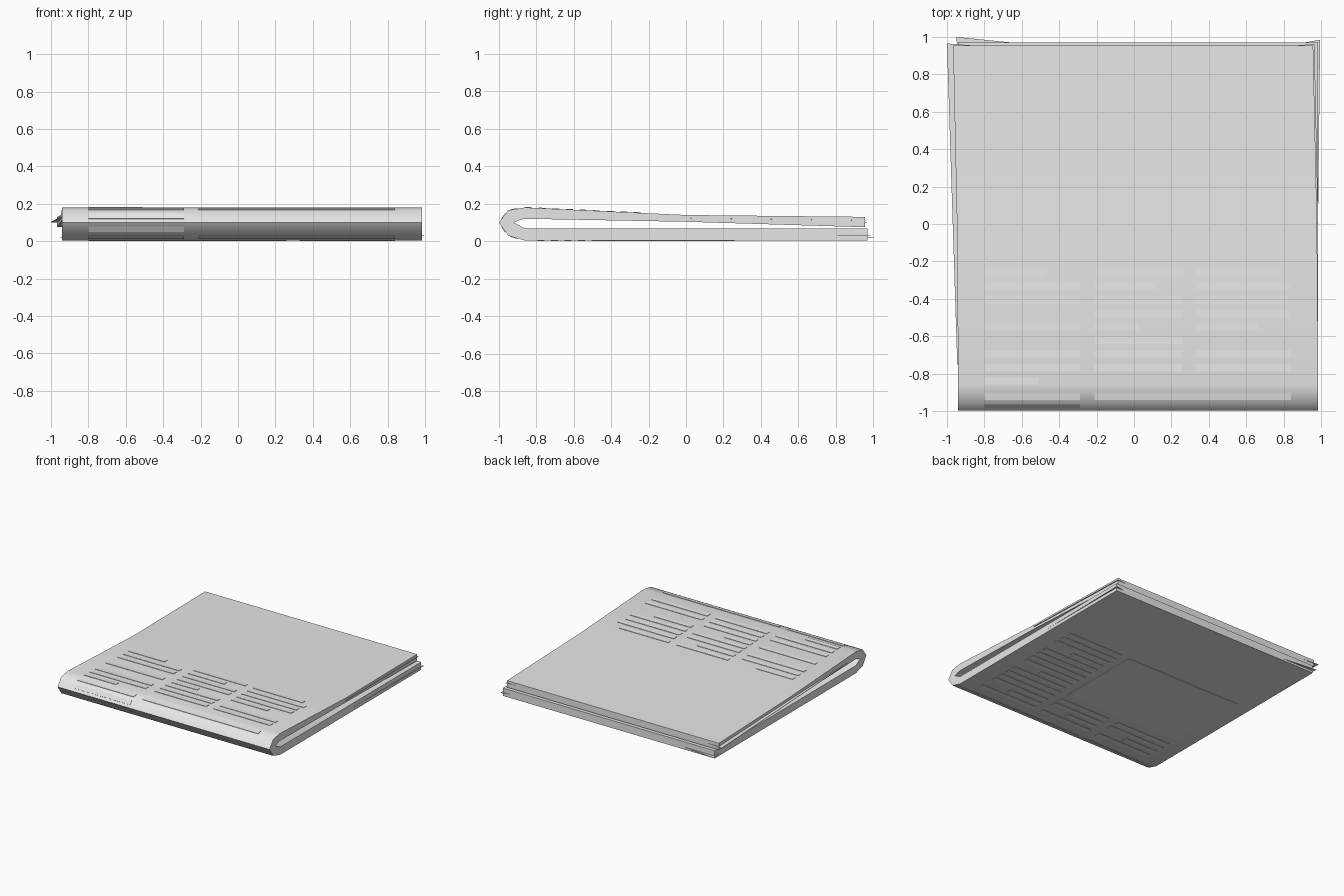
import bpy
import bmesh

cube = bpy.data.objects.get("Cube")
if cube:
    bpy.data.objects.remove(cube, do_unlink=True)


def make_material(name, value):
    mat = bpy.data.materials.new(name)
    mat.use_nodes = True
    colour = (value, value, value, 1)
    mat.diffuse_color = colour
    mat.node_tree.nodes["Principled BSDF"].inputs["Base Color"].default_value = colour
    return mat


paper = make_material("paper grey", 0.8)
print_grey = make_material("pale print grey", 0.83)


def finish(bm, name, mat):
    bmesh.ops.recalc_face_normals(bm, faces=bm.faces)
    mesh = bpy.data.meshes.new(name)
    bm.to_mesh(mesh)
    bm.free()
    mesh.materials.append(mat)
    obj = bpy.data.objects.new(name, mesh)
    bpy.context.collection.objects.link(obj)
    return obj


def add_prism(bm, lower, upper):
    a = [bm.verts.new(p) for p in lower]
    b = [bm.verts.new(p) for p in upper]
    bm.faces.new(a)
    bm.faces.new(b)
    for i in range(len(a)):
        j = (i + 1) % len(a)
        bm.faces.new((a[i], a[j], b[j], b[i]))


# Folded stack: outer and inner outlines (y, z) from lower back to upper back
outer = [(.97, .004), (0, .004), (-.86, .004), (-.95, .03), (-.998, .1),
         (-.95, .165), (-.86, .18), (0, .14), (.955, .13)]
inner = [(.97, .067), (0, .067), (-.86, .068), (-.89, .084), (-.92, .1),
         (-.89, .112), (-.86, .12), (0, .104), (.955, .075)]


def skew(index, y):
    # The upper half is turned slightly toward the right at the back
    return -.027 * max(0, y + .3) / 1.25 if index > 6 else 0


bm = bmesh.new()
rings = []
for i, (o, n) in enumerate(zip(outer, inner)):
    s = skew(i, o[0])
    rings.append([bm.verts.new((x + s, y, z)) for x, (y, z) in
                  ((-.94, o), (.985, o), (.985, n), (-.94, n))])
for a, b in zip(rings, rings[1:]):
    for k in range(4):
        m = (k + 1) % 4
        bm.faces.new((a[k], a[m], b[m], b[k]))
bm.faces.new(rings[0])
bm.faces.new(rings[-1])
stack = finish(bm, "folded_paper_stack", paper)
bpy.ops.object.select_all(action="DESELECT")
stack.select_set(True)
bpy.context.view_layer.objects.active = stack
bpy.ops.object.shade_smooth_by_angle(angle=.85)

# Loose sheets slipping out of the stack
sheets = {
    "loose_upper_sheet": [(-1, .965, .1), (-.945, -.75, .13), (-.85, -.75, .13), (-.8, .95, .1)],
    "loose_upper_left_sheet": [(.8, .95, .11), (.8, 0, .12), (.985, 0, .12), (.965, .962, .108)],
    "loose_lower_sheet": [(-.95, 1, .02), (-.94, .9, .02), (-.5, .9, .02), (-.6, .965, .02)],
    "loose_lower_left_sheet": [(.9, .968, .03), (.9, .1, .03), (.985, .1, .03), (.995, .985, .03)],
}
for name, pts in sheets.items():
    bm = bmesh.new()
    add_prism(bm, pts, [(x, y, z + .003) for x, y, z in pts])
    finish(bm, name, paper)


def top_z(y):
    (y0, z0), (y1, z1) = (outer[6], outer[7]) if y < 0 else (outer[7], outer[8])
    return z0 + (z1 - z0) * (y - y0) / (y1 - y0)


def plate(bm, x0, x1, p, q, n):
    # Thin printed plate between two (y, z) points, raised along n
    base = [(x0, *p), (x1, *p), (x1, *q), (x0, *q)]
    add_prism(bm, base, [(x, y + n[0], z + n[1]) for x, y, z in base])


columns = [(-.8, -.29), (-.21, .26), (.33, .84)]
# Row number and share of the column width for each printed line
rows = [
    [(0, .64), (1, 1), (2, 1), (4, 1), (6, 1), (7, 1), (8, .57)],
    [(0, 1), (1, .7), (2, 1), (3, 1), (4, .5), (5, 1), (6, 1), (7, 1)],
    [(0, .88), (1, 1), (2, .97), (3, .98), (4, .65), (6, 1), (7, 1)],
]

# Printed lines on the upper face
bm = bmesh.new()
for (x0, x1), lines in zip(columns, rows):
    for row, share in lines:
        y = -.26 - row * .0725
        p, q = (y - .019, top_z(y - .019)), (y + .019, top_z(y + .019))
        plate(bm, x0, x0 + (x1 - x0) * share, p, q, (0, .003))
finish(bm, "upper_printed_lines", print_grey)

# Printed lines and picture panel on the lower face
bm = bmesh.new()
for col, (x0, x1) in enumerate(columns):
    for row in range(15):
        y = .24 - row * .0725
        if col == 2 or y < -.52:
            share = .6 if row % 5 == 3 else 1
            plate(bm, x0, x0 + (x1 - x0) * share,
                  (y - .019, .004), (y + .019, .004), (0, -.003))
finish(bm, "lower_printed_lines", print_grey)
bm = bmesh.new()
plate(bm, -.8, .26, (-.47, .004), (.25, .004), (0, -.004))
finish(bm, "lower_picture_panel", print_grey)

# Printed lines wrapped around the fold
bm = bmesh.new()
for x0, x1 in (columns[0], (-.21, .84)):
    plate(bm, x0, x1, (-.94, .167), (-.9, .1735), (0, .003))
    plate(bm, x0, x1, (-.94, .027), (-.9, .0156), (0, -.003))
x0, x1 = columns[0]
plate(bm, x0, x1, (-.964, .05), (-.984, .08), (-.002, -.002))
plate(bm, x0, x1, (-.984, .119), (-.964, .147), (-.002, .002))
finish(bm, "fold_printed_lines", print_grey)
